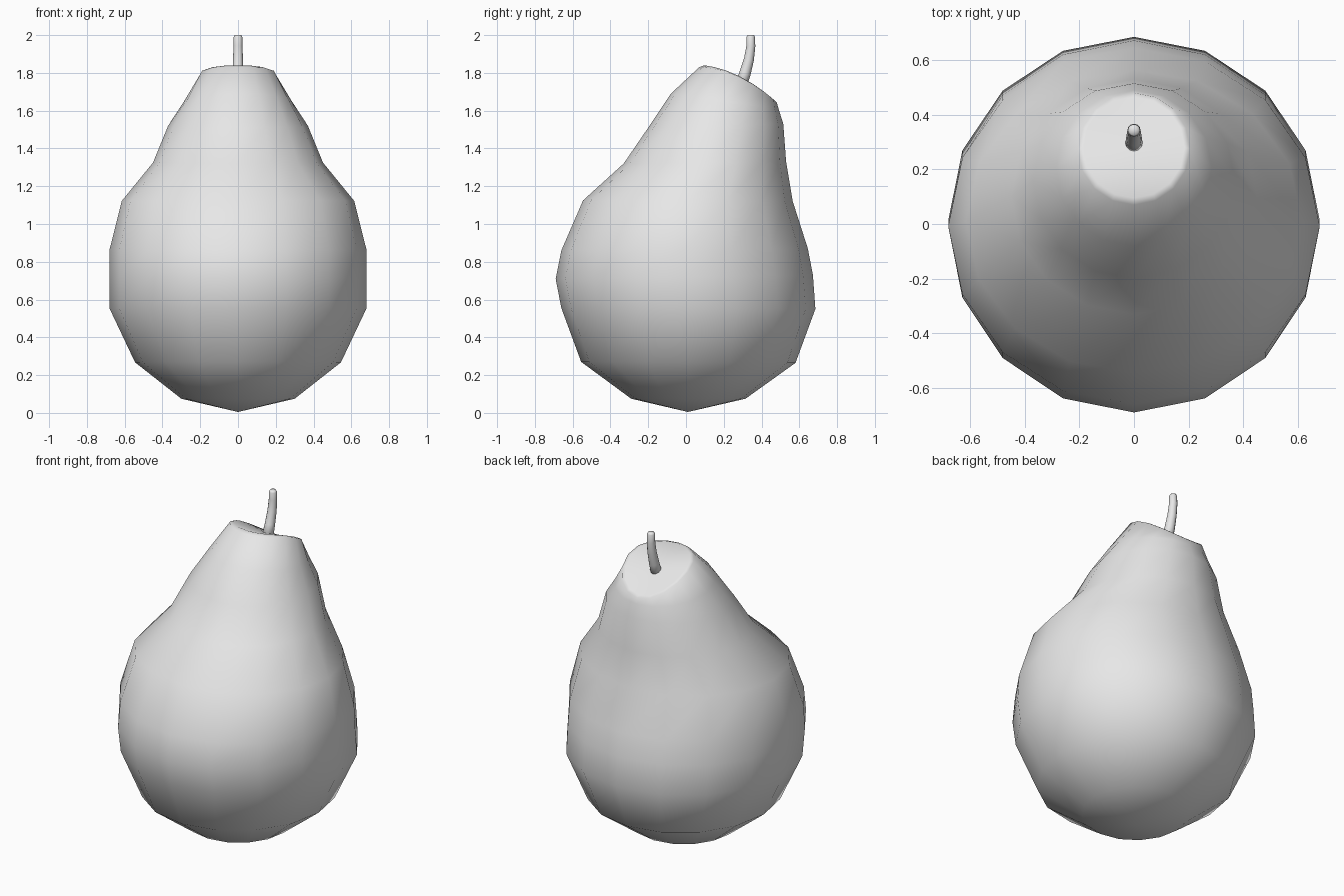
import bpy
import bmesh
from math import sin, cos, pi

cube = bpy.data.objects.get("Cube")
if cube:
    bpy.data.objects.remove(cube, do_unlink=True)

grey = bpy.data.materials.new("plain grey")
grey.use_nodes = True
grey.diffuse_color = (0.8, 0.8, 0.8, 1)
grey.node_tree.nodes["Principled BSDF"].inputs["Base Color"].default_value = (0.8, 0.8, 0.8, 1)


def loft(name, rings, sides, start=None, end=None):
    """Skin oval rings: half width, front y, back y, front z, back z, side lift."""
    bm = bmesh.new()
    loops = []
    for rx, yf, yb, zf, zb, lift in rings:
        loop = []
        for i in range(sides):
            a = 2 * pi * i / sides
            t = (1 - cos(a)) / 2          # 0 at the front, 1 at the back
            loop.append(bm.verts.new((rx * sin(a), yf + (yb - yf) * t,
                                      zf + (zb - zf) * t + lift * sin(a) ** 2)))
        loops.append(loop)
    for low, high in zip(loops, loops[1:]):
        for i in range(sides):
            j = (i + 1) % sides
            bm.faces.new((low[i], low[j], high[j], high[i]))
    # Close each end with a fan
    for loop, tip in ((loops[0], start), (loops[-1], end)):
        pole = bm.verts.new(tip)
        for i in range(sides):
            bm.faces.new((loop[i], loop[(i + 1) % sides], pole))
    bmesh.ops.recalc_face_normals(bm, faces=bm.faces)
    for f in bm.faces:
        f.smooth = True
    mesh = bpy.data.meshes.new(name)
    bm.to_mesh(mesh)
    bm.free()
    mesh.materials.append(grey)
    obj = bpy.data.objects.new(name, mesh)
    bpy.context.collection.objects.link(obj)
    return obj


# Fruit body, leaning back towards the neck, with a tilted flat top
loft("fruit_body", [
    (0.30, -0.29, 0.315, 0.075, 0.075, 0),
    (0.545, -0.555, 0.58, 0.27, 0.265, 0),
    (0.68, -0.66, 0.685, 0.555, 0.55, 0),
    (0.68, -0.69, 0.672, 0.71, 0.73, 0),
    (0.68, -0.66, 0.645, 0.86, 0.87, 0),
    (0.615, -0.545, 0.565, 1.125, 1.12, 0),
    (0.45, -0.33, 0.53, 1.32, 1.33, 0),
    (0.37, -0.20, 0.515, 1.51, 1.53, 0),
    (0.285, -0.08, 0.49, 1.69, 1.61, 0),
    (0.205, 0.07, 0.48, 1.83, 1.645, 0.045),
    (0.185, 0.095, 0.465, 1.84, 1.658, 0.035),
], 16, start=(0, 0.01, 0.005), end=(0, 0.29, 1.75))

# Curved stem, tapering upwards
loft("stem", [
    (0.033, 0.255, 0.32, 1.73, 1.72, 0),
    (0.029, 0.285, 0.342, 1.81, 1.79, 0),
    (0.026, 0.308, 0.359, 1.88, 1.865, 0),
    (0.024, 0.32, 0.367, 1.945, 1.94, 0),
    (0.023, 0.32, 0.365, 1.99, 1.99, 0),
    (0.017, 0.326, 0.36, 2.0, 2.0, 0),
], 12, start=(0, 0.29, 1.71), end=(0, 0.343, 2.0))
